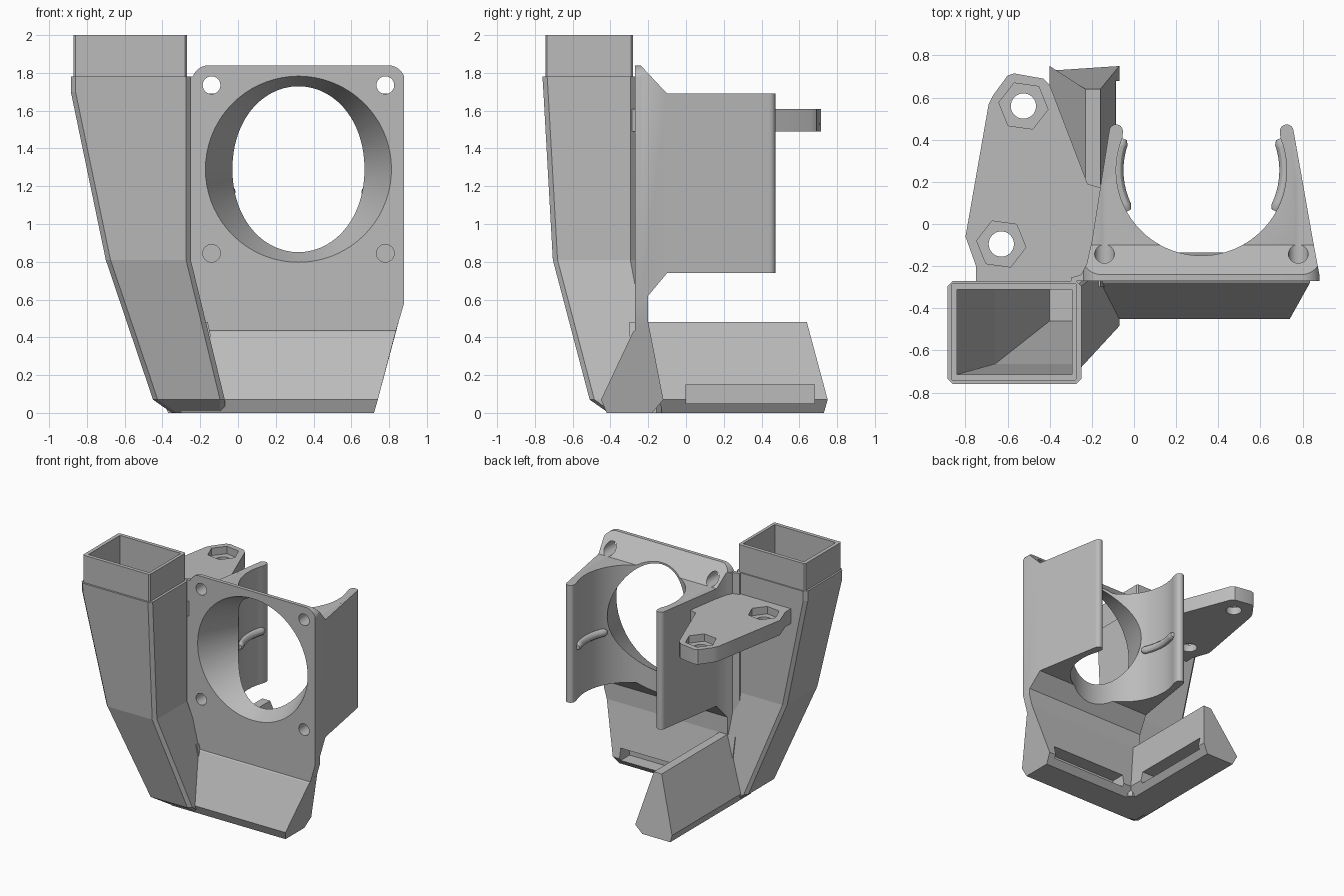
import bpy, bmesh
from math import sin, cos, pi, radians

cube = bpy.data.objects.get("Cube")
if cube:
    bpy.data.objects.remove(cube, do_unlink=True)

GREY = (0.5, 0.5, 0.5, 1)
mat = bpy.data.materials.new("plain grey")
mat.use_nodes = True
mat.diffuse_color = GREY
mat.node_tree.nodes["Principled BSDF"].inputs["Base Color"].default_value = GREY


def loft(name, rings):
    """Skin a closed solid through rings of equal point count."""
    bm = bmesh.new()
    rows = [[bm.verts.new(p) for p in ring] for ring in rings]
    n = len(rows[0])
    for a, b in zip(rows, rows[1:]):
        for i in range(n):
            j = (i + 1) % n
            bm.faces.new((a[i], a[j], b[j], b[i]))
    bm.faces.new(rows[0])
    bm.faces.new(rows[-1])
    bmesh.ops.recalc_face_normals(bm, faces=bm.faces)
    mesh = bpy.data.meshes.new(name)
    bm.to_mesh(mesh)
    bm.free()
    mesh.materials.append(mat)
    obj = bpy.data.objects.new(name, mesh)
    bpy.context.collection.objects.link(obj)
    return obj


def place(axis, u, v, w):
    return {"x": (w, u, v), "y": (u, w, v), "z": (u, v, w)}[axis]


def prism(name, pts, axis, a, b):
    return loft(name, [[place(axis, u, v, w) for u, v in pts] for w in (a, b)])


def arc(cx, cy, r, start, end, n):
    angles = [radians(start + (end - start) * i / n) for i in range(n + 1)]
    return [(cx + r * cos(t), cy + r * sin(t)) for t in angles]


def circle(cx, cy, r, n=32, turn=0):
    return arc(cx, cy, r, turn, turn + 360, n)[:-1]


def rect(x0, x1, y0, y1, c=0.0):
    """Rectangle with chamfered corners when c is set."""
    if not c:
        return [(x0, y0), (x1, y0), (x1, y1), (x0, y1)]
    return [(x0 + c, y0), (x1 - c, y0), (x1, y0 + c), (x1, y1 - c),
            (x1 - c, y1), (x0 + c, y1), (x0, y1 - c), (x0, y0 + c)]


def combine(obj, tool, op="DIFFERENCE", keep=False):
    mod = obj.modifiers.new(op, "BOOLEAN")
    mod.operation, mod.object, mod.solver = op, tool, "EXACT"
    bpy.context.view_layer.objects.active = obj
    bpy.ops.object.modifier_apply(modifier=mod.name)
    if not keep:
        bpy.data.objects.remove(tool, do_unlink=True)


def stack(name, sections, c=0.0):
    """Loft horizontal rectangles given as (z, x0, x1, y0, y1)."""
    return loft(name, [[(x, y, s[0]) for x, y in rect(*s[1:], c)] for s in sections])


# Intake tower with its collar
tower = stack("duct_tower", [
    (0, -0.35, -0.07, -0.41, -0.13), (0.07, -0.45, -0.07, -0.51, -0.13),
    (0.81, -0.70, -0.25, -0.705, -0.27), (1.70, -0.885, -0.25, -0.755, -0.27),
    (1.78, -0.885, -0.25, -0.76, -0.27)], 0.025)
collar = prism("collar", rect(-0.87, -0.27, -0.745, -0.28, 0.01), "z", 1.7, 2)
combine(tower, collar, "UNION")
cavity = stack("cavity", [
    (0.08, -0.40, -0.12, -0.46, -0.18), (0.81, -0.66, -0.29, -0.665, -0.31),
    (1.70, -0.84, -0.295, -0.715, -0.31), (2.1, -0.84, -0.295, -0.715, -0.31)])


# Outlet arms: section points carry (across, height, far end)
def arm(name, axis, section, slot_across):
    obj = loft(name, [[place(axis, u, z, -0.3) for u, z, e in section],
                      [place(axis, u, z, e) for u, z, e in section]])
    slot = prism("slot", rect(*slot_across, 0.05, 0.15), axis, 0.0, 0.68)
    combine(obj, slot)
    combine(obj, cavity, keep=True)
    return obj


front_arm = arm("front_outlet_arm", "x", [
    (-0.28, 0.43, 0.835), (-0.2, 0.48, 0.85), (-0.12, 0.07, 0.74),
    (-0.18, 0, 0.72), (-0.42, 0, 0.72), (-0.45, 0.07, 0.74)], (-0.25, 0))
side_arm = arm("side_outlet_arm", "y", [
    (-0.23, 0.48, 0.64), (-0.16, 0.48, 0.64), (-0.07, 0.07, 0.75),
    (-0.12, 0, 0.73), (-0.37, 0, 0.73), (-0.40, 0.07, 0.75)], (-0.2, 0.05))
combine(tower, cavity)

# Fan plate and clamp: plan, side and front outlines intersected
CX, CY, R = 0.32, 0.255, 0.405
plan = [(-0.30, -0.4), (0.88, -0.4), (0.88, -0.24), (0.85, -0.08)]
plan += arc(0.725, 0.44, 0.033, 0, 180, 8)
plan += arc(CX, CY, R, 22, -202, 56)
plan += arc(-0.085, 0.44, 0.033, 0, 180, 8)
plan += [(-0.20, -0.08), (-0.225, -0.19), (-0.25, -0.24), (-0.30, -0.255)]
holder = prism("fan_plate_and_clamp", plan, "z", 0.2, 2.1)
side = [(-0.27, 0.3), (-0.27, 1.872), (-0.10, 1.69), (0.6, 1.69), (0.6, 0.74),
        (-0.10, 0.74), (-0.2, 0.62), (-0.2, 0.3)]
combine(holder, prism("side_outline", side, "x", -1, 1.2), "INTERSECT")
front = [(-0.31, 0.43), (0.835, 0.43), (0.885, 0.6)]
front += arc(0.795, 1.75, 0.09, 0, 90, 8) + arc(-0.155, 1.75, 0.09, 90, 160, 6)
front += [(-0.25, 1.78), (-0.31, 1.78)]
combine(holder, prism("front_outline", front, "y", -0.8, 0.8), "INTERSECT")

# Tapered fan bore and screw holes
FZ = 1.29
bore = loft("bore", [[(x, y, z) for x, z in circle(CX, FZ, r, 72)]
                     for y, r in ((-0.3, 0.506), (0.1, 0.328))])
combine(holder, bore)
for x in (-0.14, 0.78):
    for z, depth in ((1.735, 0.2), (0.845, -0.12)):
        combine(holder, prism("screw_hole", circle(x, z, 0.047, 24), "y", -0.5, depth))

# Mounting tab with nut pockets
tab_outline = [(-0.75, -0.285), (-0.75, -0.2), (-0.8, -0.06), (-0.69, 0.57),
               (-0.67, 0.61), (-0.6, 0.705), (-0.57, 0.715), (-0.43, 0.69),
               (-0.40, 0.66), (-0.22, 0.19), (-0.15, 0.17), (-0.21, -0.22),
               (-0.26, -0.285)]
tab = prism("mounting_tab", tab_outline, "z", 1.49, 1.61)
for x, y in ((-0.525, 0.56), (-0.63, -0.095)):
    combine(tab, prism("nut_pocket", circle(x, y, 0.118, 6, -8), "z", 1.55, 1.7))
    combine(tab, prism("bolt_hole", circle(x, y, 0.06), "z", 1.4, 1.7))


# Grip ribs inside the clamp
def rib(name, sign):
    rings = []
    for i in range(17):
        t = radians(-29 + 51 * i / 16)
        r = 0.03 * (0.6 if i in (0, 16) else 1)
        rings.append([(CX + sign * (0.4 + u) * cos(t), CY + (0.4 + u) * sin(t), 1.17 + v)
                      for u, v in circle(0, 0, r, 12)])
    return loft(name, rings)


ribs = [rib("left_rib", 1), rib("right_rib", -1)]

# Smooth the curved parts, keep edges sharp
for obj in [holder, tab] + ribs:
    bpy.ops.object.select_all(action="DESELECT")
    obj.select_set(True)
    bpy.context.view_layer.objects.active = obj
    bpy.ops.object.shade_smooth_by_angle(angle=radians(30))
